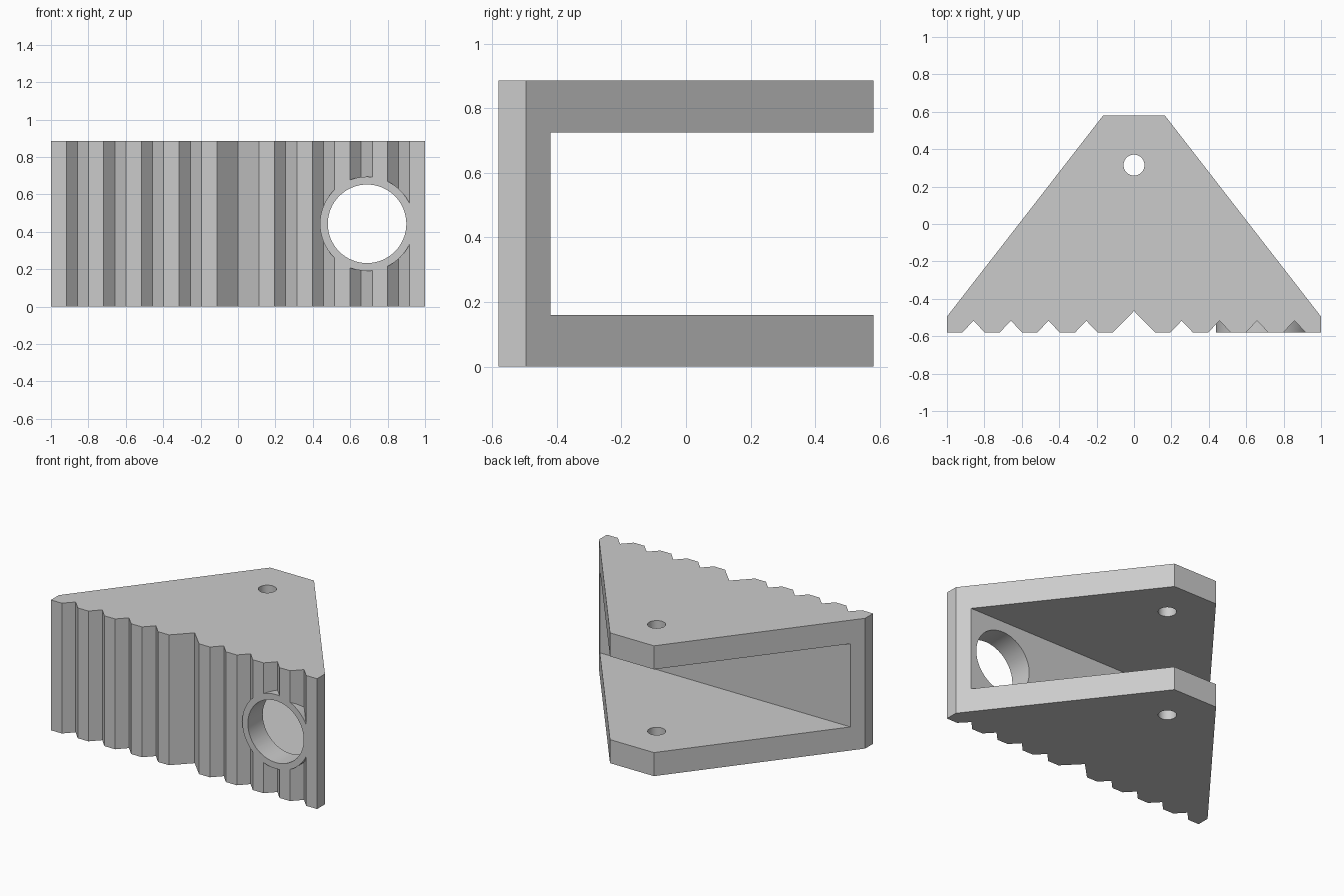
import bpy
import math
from mathutils import Matrix

cube = bpy.data.objects.get("Cube")
if cube:
    bpy.data.objects.remove(cube, do_unlink=True)

HEIGHT, FRONT, BACK = 0.885, -0.58, 0.58
PLATE = 0.16                    # thickness of plates and front wall
PORT_X, PORT_Z = 0.69, HEIGHT / 2

grey = bpy.data.materials.new("light_grey")
grey.use_nodes = True
grey.diffuse_color = (0.6, 0.6, 0.6, 1)
grey.node_tree.nodes["Principled BSDF"].inputs["Base Color"].default_value = (0.6, 0.6, 0.6, 1)


def prism(name, outline, z0, z1):
    """Extrude a counter-clockwise xy outline from z0 to z1."""
    n = len(outline)
    verts = [(x, y, z) for z in (z0, z1) for x, y in outline]
    faces = [list(range(n))[::-1], list(range(n, 2 * n))]
    faces += [(i, (i + 1) % n, (i + 1) % n + n, i + n) for i in range(n)]
    mesh = bpy.data.meshes.new(name)
    mesh.from_pydata(verts, [], faces)
    mesh.materials.append(grey)
    obj = bpy.data.objects.new(name, mesh)
    bpy.context.collection.objects.link(obj)
    return obj


def circle(radius, cx=0, cy=0, n=64):
    return [(cx + radius * math.cos(math.tau * i / n),
             cy + radius * math.sin(math.tau * i / n)) for i in range(n)]


def port_cylinder(name, radius, y0, y1):
    """Cylinder along y through the round port."""
    obj = prism(name, circle(radius), -y1, -y0)
    turn = Matrix.Rotation(math.pi / 2, 4, "X")
    obj.data.transform(Matrix.Translation((PORT_X, 0, PORT_Z)) @ turn)
    return obj


def combine(target, tool, operation):
    mod = target.modifiers.new(tool.name, "BOOLEAN")
    mod.operation, mod.object, mod.solver = operation, tool, "EXACT"
    tool.hide_render = True
    bpy.context.view_layer.objects.active = target
    bpy.ops.object.modifier_apply(modifier=mod.name)
    bpy.data.objects.remove(tool, do_unlink=True)


# Tapered body with V grooves along the front edge
grooves = [(c, 0.06, 0.063) for c in (0.255, 0.457, 0.658, 0.858)]
grooves = [(-c, w, d) for c, w, d in reversed(grooves)] + [(0, 0.113, 0.115)] + grooves
outline = [(-1, FRONT)]
for c, w, d in grooves:
    outline += [(c - w, FRONT), (c, FRONT + d), (c + w, FRONT)]
outline += [(1, FRONT), (1, -0.495), (0.165, BACK), (-0.165, BACK), (-1, -0.495)]
body = prism("clevis_bracket", outline, 0, HEIGHT)

# Open slot between the top and bottom plates
y = FRONT + PLATE
slot = prism("slot_cutter", [(-1.2, y), (1.2, y), (1.2, 1), (-1.2, 1)], PLATE, HEIGHT - PLATE)
combine(body, slot, "DIFFERENCE")

# Pin hole through both plates
combine(body, prism("pin_cutter", circle(0.056, 0, 0.315), -0.1, 1), "DIFFERENCE")

# Collar filling the grooves around the port, then the port itself
combine(body, port_cylinder("port_collar", 0.252, FRONT, -0.48), "UNION")
combine(body, port_cylinder("port_cutter", 0.21, -0.8, -0.2), "DIFFERENCE")

bpy.ops.object.select_all(action="DESELECT")
body.select_set(True)
bpy.context.view_layer.objects.active = body
bpy.ops.object.shade_smooth_by_angle(angle=math.radians(30))
